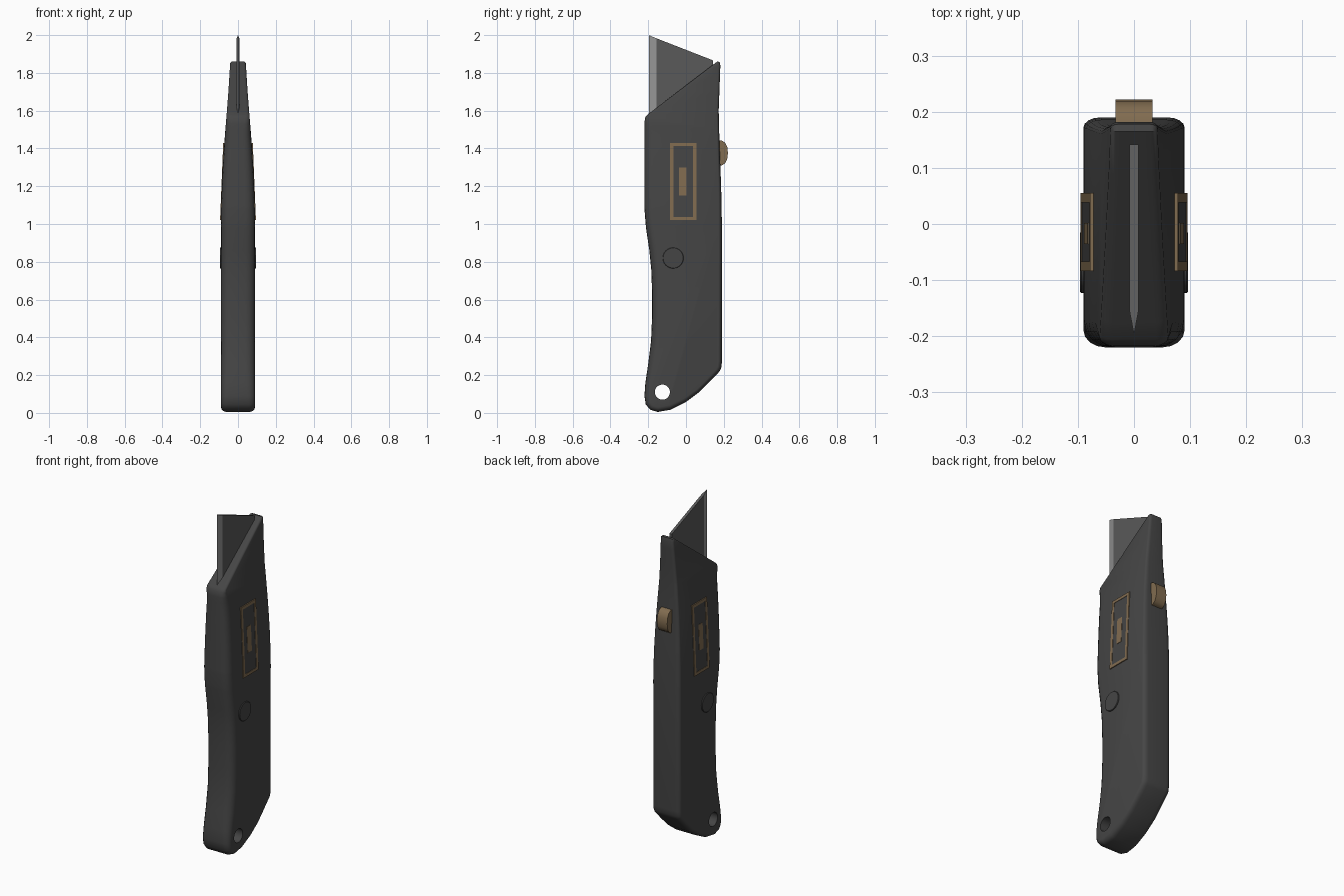
import bpy, bmesh, math
from mathutils import Vector

if "Cube" in bpy.data.objects:
    bpy.data.objects.remove(bpy.data.objects["Cube"])


def material(name, rgb):
    m = bpy.data.materials.new(name)
    m.diffuse_color = (*rgb, 1)
    m.use_nodes = True
    m.node_tree.nodes["Principled BSDF"].inputs["Base Color"].default_value = m.diffuse_color
    return m


BROWN = material("brown", (0.22, 0.15, 0.08))
DARK = material("dark_grey", (0.06, 0.06, 0.06))
STEEL = material("steel", (0.1, 0.1, 0.1))
EDGE = material("ground_steel", (0.3, 0.3, 0.3))


def finish(name, bm, mat, angle=35):
    bmesh.ops.recalc_face_normals(bm, faces=bm.faces)
    me = bpy.data.meshes.new(name)
    bm.to_mesh(me)
    bm.free()
    me.materials.append(mat)
    ob = bpy.data.objects.new(name, me)
    bpy.context.collection.objects.link(ob)
    smooth(ob, angle)
    return ob


def smooth(ob, angle=35):
    bpy.ops.object.select_all(action='DESELECT')
    ob.select_set(True)
    bpy.context.view_layer.objects.active = ob
    bpy.ops.object.shade_smooth_by_angle(angle=math.radians(angle))


def loft(rings):
    """Join equal-length rings of points and cap both ends."""
    bm = bmesh.new()
    rows = [[bm.verts.new(p) for p in r] for r in rings]
    n = len(rows[0])
    for a, b in zip(rows, rows[1:]):
        for i in range(n):
            bm.faces.new((a[i], a[(i + 1) % n], b[(i + 1) % n], b[i]))
    bm.faces.new(rows[0])
    bm.faces.new(rows[-1])
    return bm


def half_width(z):
    """Half thickness of the handle, thinning towards the nose."""
    pts = [(1.0, .09), (1.1, .0885), (1.2, .085), (1.3, .0805), (1.4, .0745),
           (1.5, .067), (1.6, .0585), (1.7, .051), (1.8, .0445), (1.87, .041)]
    if z <= pts[0][0]:
        return .09
    for (a, wa), (b, wb) in zip(pts, pts[1:]):
        if z <= b:
            return wa + (wb - wa) * (z - a) / (b - a)
    return pts[-1][1]


# Handle: side outline as (y, z, edge inset, edge width)
outline = [
    (-.15, .005, .025, .03), (-.08, .017, .025, .03), (0, .058, .022, .03),
    (.07, .11, .02, .03), (.125, .165, .02, .03), (.178, .22, .02, .03),
    (.187, .24, .02, .03), (.19, .27, .02, .03), (.19, 1.0, .018, .03),
    (.186, 1.2, .015, .03), (.178, 1.4, .012, .03), (.173, 1.6, .012, .03),
    (.182, 1.84, .012, .03), (.178, 1.858, .01, .03), (.165, 1.86, .01, .03),
    (-.205, 1.578, .01, .03), (-.217, 1.563, .018, .035), (-.22, 1.53, .03, .045),
    (-.22, 1.47, .045, .05), (-.22, 1.08, .045, .05), (-.212, .98, .045, .05),
    (-.194, .86, .045, .05), (-.184, .76, .045, .05), (-.18, .65, .045, .05),
    (-.18, .5, .045, .05), (-.185, .38, .045, .05), (-.2, .26, .042, .05),
    (-.215, .16, .036, .045), (-.22, .09, .03, .04), (-.213, .045, .027, .035),
    (-.19, .017, .025, .03)]


def inward(i):
    p, q, r = (Vector(outline[(i + k) % len(outline)][:2]) for k in (-1, 0, 1))
    a, b = (q - p).normalized(), (r - q).normalized()
    s = Vector((-a.y - b.y, a.x + b.x))
    return s / (1 + a.dot(b))


def handle_ring(t, side):
    ring = []
    for i, (y, z, inset, w) in enumerate(outline):
        d = inward(i) * inset * (1 - math.cos(t))
        ring.append((side * (.09 - w + w * math.sin(t)), y + d.x, z + d.y))
    return ring


steps = [k * math.pi / 8 for k in range(5)]
bm = loft([handle_ring(t, -1) for t in reversed(steps)] + [handle_ring(t, 1) for t in steps])
for z in (1.0, 1.1, 1.2, 1.3, 1.4, 1.5, 1.6, 1.7, 1.8):
    bmesh.ops.bisect_plane(bm, geom=bm.verts[:] + bm.edges[:] + bm.faces[:],
                           plane_co=(0, 0, z), plane_no=(0, 0, 1))
for v in bm.verts:
    v.co.x *= half_width(v.co.z) / .09
handle = finish("handle", bm, DARK)


def disc_mesh(r, x0, x1, y, z, chamfer=0):
    def ring(x, rad):
        return [(x, y + rad * math.cos(k * math.pi / 16), z + rad * math.sin(k * math.pi / 16))
                for k in range(32)]
    rings = [ring(x0, r), ring(x1 - chamfer, r)] if chamfer else [ring(x0, r)]
    return loft(rings + [ring(x1, r - chamfer)])


# Hanging hole near the foot
cutter = finish("hole_cutter", disc_mesh(.04, -.2, .2, -.125, .11), DARK)
mod = handle.modifiers.new("hole", 'BOOLEAN')
mod.operation = 'DIFFERENCE'
mod.solver = 'EXACT'
mod.object = cutter
bpy.context.view_layer.objects.active = handle
bpy.ops.object.modifier_apply(modifier=mod.name)
bpy.data.objects.remove(cutter)
smooth(handle)

# Blade: flat sheet with a ground cutting edge along the front
bm = bmesh.new()
T = .008
def top(y):
    return 2.0 - (y + .2) * .39
sheet = {(s, y): [bm.verts.new((s * T, y, z)) for z in (1.45, top(y))]
         for s in (-1, 1) for y in (-.155, .142)}
tip = [bm.verts.new((0, -.197, z)) for z in (1.5, 2.0)]
ground = []
for s in (-1, 1):
    a, b = sheet[s, -.155], sheet[s, .142]
    bm.faces.new((a[0], b[0], b[1], a[1]))
    ground.append(bm.faces.new((tip[0], a[0], a[1], tip[1])))
l, r, lb, rb = sheet[-1, -.155], sheet[1, -.155], sheet[-1, .142], sheet[1, .142]
bm.faces.new((lb[0], rb[0], rb[1], lb[1]))
for k in (0, 1):
    bm.faces.new((l[k], r[k], rb[k], lb[k]))
    bm.faces.new((tip[k], r[k], l[k]))
for f in ground:
    f.material_index = 1
blade = finish("blade", bm, STEEL, 5)
blade.data.materials.append(EDGE)

# Thumb slider on the back
slide = [(.14, 1.31), (.19, 1.31), (.208, 1.322), (.218, 1.345), (.222, 1.375),
         (.219, 1.405), (.208, 1.43), (.19, 1.442), (.14, 1.442)]
finish("thumb_slider", loft([[(x, y, z) for y, z in slide] for x in (-.033, .033)]), BROWN)


def plate(name, side, y0, y1, z0, z1, lift, mat):
    """Thin block lying on the sloping side of the handle."""
    def ring(d):
        return [(side * (.0925 - .041 * (z - 1.02) + d), y, z)
                for y, z in ((y0, z0), (y1, z0), (y1, z1), (y0, z1))]
    finish(name, loft([ring(-.015), ring(lift)]), mat)


# Badge panels and pivot screws on both sides
Y0, Y1, Z0, Z1, B = -.084, .055, 1.02, 1.43, .017
for side, tag in ((-1, "left"), (1, "right")):
    plate("panel_" + tag, side, Y0 + B, Y1 - B, Z0 + B, Z1 - B, .0005, DARK)
    plate("panel_mark_" + tag, side, -.036, .002, 1.15, 1.3, .002, BROWN)
    for k, box in enumerate(((Y0, Y0 + B, Z0, Z1), (Y1 - B, Y1, Z0, Z1),
                             (Y0 + B, Y1 - B, Z0, Z0 + B), (Y0 + B, Y1 - B, Z1 - B, Z1))):
        plate(f"panel_frame_{tag}_{k + 1}", side, *box, .0025, BROWN)
    bm = disc_mesh(.055, .075, .096, -.068, .82, .002)
    for v in bm.verts:
        v.co.x *= side
    finish("screw_" + tag, bm, DARK)
